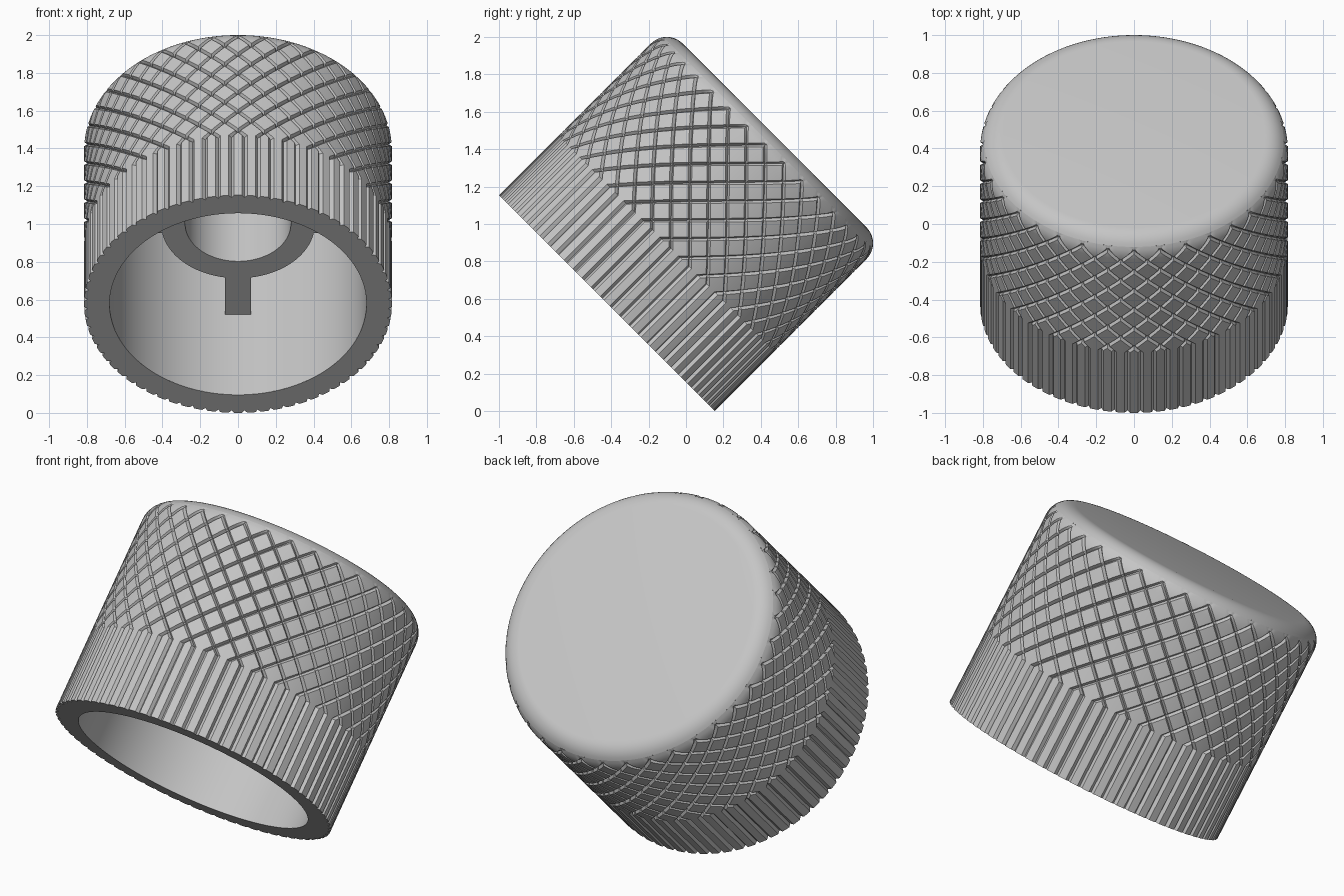
import bpy, bmesh, math
from mathutils import Matrix, Vector

if "Cube" in bpy.data.objects:
    bpy.data.objects.remove(bpy.data.objects["Cube"], do_unlink=True)

R, H, FILLET = 0.815, 1.269, 0.12      # outer radius, height, top rounding
BORE, HUB, HOLE = 0.68, 0.407, 0.28    # inner radii
FLOOR, HUB_FACE = 1.13, 0.6            # depths measured from the open rim
SECTORS = 36
PITCH = 2 * math.pi * R / SECTORS
JOIN = 0.45                            # straight flutes below, knurl above
HALF, DEPTH = 0.014, 0.018             # groove half width and depth
EPS = 1e-4
RIM = -1.0                             # flat-pattern marker for the rim's inner edge

grey = bpy.data.materials.new("grey_plastic")
grey.use_nodes = True
grey.diffuse_color = (0.56, 0.56, 0.56, 1)
grey.node_tree.nodes["Principled BSDF"].inputs["Base Color"].default_value = grey.diffuse_color


def finish(bm, name):
    """Turn a bmesh into a smooth object tipped back on its rim."""
    bmesh.ops.remove_doubles(bm, verts=bm.verts, dist=EPS)
    mesh = bpy.data.meshes.new(name)
    bm.to_mesh(mesh)
    bm.free()
    mesh.materials.append(grey)
    ob = bpy.data.objects.new(name, mesh)
    bpy.context.scene.collection.objects.link(ob)
    ob.rotation_euler.x = -math.pi / 4
    drop = R * math.sqrt(0.5)
    ob.location = (0, drop - 1, drop)
    bpy.ops.object.select_all(action='DESELECT')
    ob.select_set(True)
    bpy.context.view_layer.objects.active = ob
    bpy.ops.object.shade_smooth_by_angle(angle=math.radians(30))
    return ob


def fillet_point(deg):
    t = math.radians(deg)
    return R - FILLET + FILLET * math.cos(t), H - FILLET + FILLET * math.sin(t)


def lathe(name, profile, steps=144):
    bm = bmesh.new()
    verts = [bm.verts.new((r, 0, z)) for r, z in profile]
    edges = [bm.edges.new(pair) for pair in zip(verts, verts[1:])]
    bmesh.ops.spin(bm, geom=verts + edges, cent=(0, 0, 0), axis=(0, 0, 1),
                   angle=2 * math.pi, steps=steps, use_duplicate=False)
    return finish(bm, name)


def cut(bm, point, normal):
    bmesh.ops.bisect_plane(bm, geom=bm.verts[:] + bm.edges[:] + bm.faces[:], dist=1e-6,
                           plane_co=(*point, 0), plane_no=Vector((*normal, 0)).normalized())


def patch(low, high):
    """One flat sector of the wall, x along the circumference, y along the axis."""
    bm = bmesh.new()
    corners = [(0, low), (PITCH, low), (PITCH, high), (0, high)]
    bm.faces.new([bm.verts.new((x, y, 0)) for x, y in corners])
    for i in range(1, 4):
        cut(bm, (PITCH * i / 4, 0), (1, 0))
    return bm


def groove(x, y):
    """Depth of the V groove at a point of the flat pattern."""
    rise = max(0, y - JOIN)
    best = 0
    for start, lean in ((PITCH / 4, 1), (PITCH * 3 / 4, -1)):
        off = (x - start - lean * rise + PITCH / 2) % PITCH - PITCH / 2
        best = max(best, DEPTH * (1 - abs(off) / HALF))
    return best


def wrap(bm, name):
    """Roll the flat sector onto the wall and repeat it all round."""
    for v in bm.verts:
        x, y = v.co.x, v.co.y
        if y < RIM / 2:
            r, y = BORE, 0
        else:
            over = max(0, y - H + FILLET)
            r = R - FILLET + math.sqrt(FILLET ** 2 - over ** 2)
            r = min(r, R - groove(x, y))
        angle = (x - PITCH / 2) / R
        v.co = (r * math.cos(angle), r * math.sin(angle), y)
    source = bm.verts[:] + bm.edges[:] + bm.faces[:]
    for i in range(1, SECTORS):
        copy = bmesh.ops.duplicate(bm, geom=source)["geom"]
        bmesh.ops.rotate(bm, verts=[g for g in copy if isinstance(g, bmesh.types.BMVert)],
                         cent=(0, 0, 0), matrix=Matrix.Rotation(i * PITCH / R, 3, 'Z'))
    return finish(bm, name)


# Straight flutes with the flat rim at the open end
bm = patch(0, JOIN)
for quarter in (1, 3):
    for side in (-HALF, HALF):
        cut(bm, (PITCH * quarter / 4 + side, 0), (1, 0))
bottom = [e for e in bm.edges if all(abs(v.co.y) < EPS for v in e.verts)]
inner = bmesh.ops.extrude_edge_only(bm, edges=bottom)["geom"]
for g in inner:
    if isinstance(g, bmesh.types.BMVert):
        g.co.y = RIM
bmesh.ops.recalc_face_normals(bm, faces=bm.faces)
for f in bm.faces:
    if f.normal.z < 0:
        f.normal_flip()
wrap(bm, "fluted_skirt")

# Crossed diagonal knurling, running out into the rounded top edge
RUNOUT = 36
top = fillet_point(RUNOUT)[1]
bm = patch(JOIN, top)
turns = math.ceil((top - JOIN) / PITCH) + 1
for start, lean in ((PITCH / 4, 1), (PITCH * 3 / 4, -1)):
    for k in range(-turns, turns + 1):
        for side in (-HALF, 0, HALF):
            cut(bm, (start + k * PITCH + side, JOIN), (1, -lean))
for deg in range(0, RUNOUT, 9):
    cut(bm, (0, fillet_point(deg)[1]), (0, 1))
wrap(bm, "knurled_grip")

# Rounded edge and flat end cap
lathe("end_cap", [fillet_point(d) for d in range(RUNOUT, 91, 9)] + [(0, H)])

# Bore, floor and central hub with its shaft hole
lathe("bore_and_hub", [(0, FLOOR), (HOLE, FLOOR), (HOLE, HUB_FACE), (HUB, HUB_FACE),
                       (HUB, FLOOR), (BORE, FLOOR), (BORE, 0)])

# Ribs joining the hub to the bore wall
for i in range(4):
    bm = bmesh.new()
    bmesh.ops.create_cube(bm, size=1)
    length = BORE - HUB + 0.02
    bmesh.ops.scale(bm, verts=bm.verts, vec=(0.14, length, FLOOR - HUB_FACE))
    bmesh.ops.translate(bm, verts=bm.verts,
                        vec=(0, (BORE + HUB) / 2, (FLOOR + HUB_FACE) / 2))
    bmesh.ops.rotate(bm, verts=bm.verts, cent=(0, 0, 0),
                     matrix=Matrix.Rotation(i * math.pi / 2, 3, 'Z'))
    finish(bm, f"hub_rib_{i + 1}")
